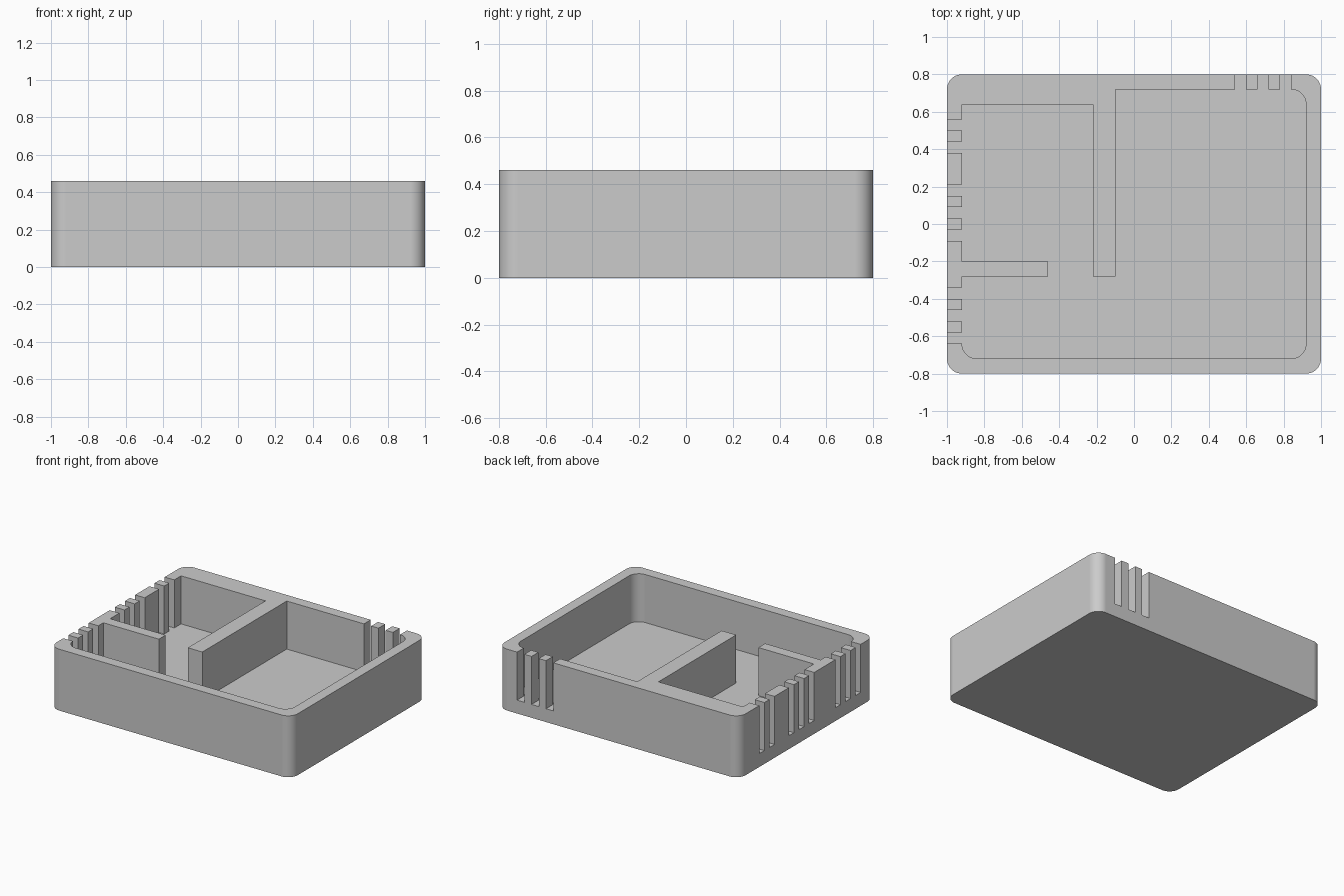
import bpy, bmesh, math
from mathutils import Vector

default = bpy.data.objects.get("Cube")
if default:
    bpy.data.objects.remove(default, do_unlink=True)

W, D, H = 1.0, 0.8, 0.46            # half width, half depth, height
WALL, R = 0.08, 0.08                # wall thickness, corner radius
FLOOR, SLOT = 0.10, 0.06            # floor height, slot width
IX, IY = W - WALL, D - WALL         # inner half sizes

grey = bpy.data.materials.new("plain grey")
grey.use_nodes = True
colour = (0.6, 0.6, 0.6, 1)
grey.diffuse_color = colour
grey.node_tree.nodes["Principled BSDF"].inputs["Base Color"].default_value = colour


def rounded(points, steps=10):
    """Outline from (x, y, radius) corners; right-angled corners get arcs."""
    out = []
    for i, (x, y, r) in enumerate(points):
        p = Vector((x, y))
        if not r:
            out.append(p)
            continue
        a = (Vector(points[i - 1][:2]) - p).normalized()
        b = (Vector(points[(i + 1) % len(points)][:2]) - p).normalized()
        centre = p + (a + b) * r
        for k in range(steps + 1):
            t = math.pi / 2 * k / steps
            out.append(centre - b * r * math.cos(t) - a * r * math.sin(t))
    return out


def prism(name, points, z0, z1):
    bm = bmesh.new()
    base = bm.faces.new([bm.verts.new((p.x, p.y, z0)) for p in rounded(points)])
    top = bmesh.ops.extrude_face_region(bm, geom=[base])
    verts = [g for g in top["geom"] if isinstance(g, bmesh.types.BMVert)]
    bmesh.ops.translate(bm, verts=verts, vec=(0, 0, z1 - z0))
    bmesh.ops.recalc_face_normals(bm, faces=bm.faces)
    mesh = bpy.data.meshes.new(name)
    bm.to_mesh(mesh)
    bm.free()
    mesh.materials.append(grey)
    obj = bpy.data.objects.new(name, mesh)
    bpy.context.collection.objects.link(obj)
    return obj


def cut(target, cutter):
    cutter.hide_render = True
    mod = target.modifiers.new("cut", "BOOLEAN")
    mod.operation, mod.solver, mod.object = "DIFFERENCE", "EXACT", cutter
    bpy.ops.object.modifier_apply(modifier=mod.name)
    bpy.data.objects.remove(cutter, do_unlink=True)


def cut_slot(target, x0, x1, y0, y1):
    corners = [(x0, y0, 0), (x1, y0, 0), (x1, y1, 0), (x0, y1, 0)]
    cut(target, prism("slot_cutter", corners, FLOOR, H + 0.1))


# Outer body
tray = prism("tray", [(-W, -D, R), (W, -D, R), (W, D, R), (-W, D, R)], 0, H)
bpy.context.view_layer.objects.active = tray
tray.select_set(True)

# Cavity, leaving the long divider, the short divider and the thick back wall
cavity = [(-IX, -IY, R), (IX, -IY, R), (IX, IY, R),
          (-0.10, IY, 0), (-0.10, -0.28, 0), (-0.22, -0.28, 0), (-0.22, 0.64, 0),
          (-IX, 0.64, 0), (-IX, -0.20, 0), (-0.46, -0.20, 0), (-0.46, -0.28, 0),
          (-IX, -0.28, 0)]
cut(tray, prism("cavity_cutter", cavity, FLOOR, H + 0.1))

# Slots in the right wall: groups of (first slot, count)
for start, count in ((-0.64, 3), (-0.09, 3), (0.38, 2)):
    for i in range(count):
        y = start + i * 2 * SLOT
        cut_slot(tray, -W - 0.1, -IX + 0.02, y, y + SLOT)

# Slots in the back wall
for i in range(3):
    x = 0.54 + i * 2 * SLOT
    cut_slot(tray, x, x + SLOT, IY - 0.02, D + 0.1)

# Smooth corners, flat walls
bpy.ops.object.shade_smooth_by_angle(angle=math.radians(30))
weighted = tray.modifiers.new("flat walls", "WEIGHTED_NORMAL")
weighted.keep_sharp = True
